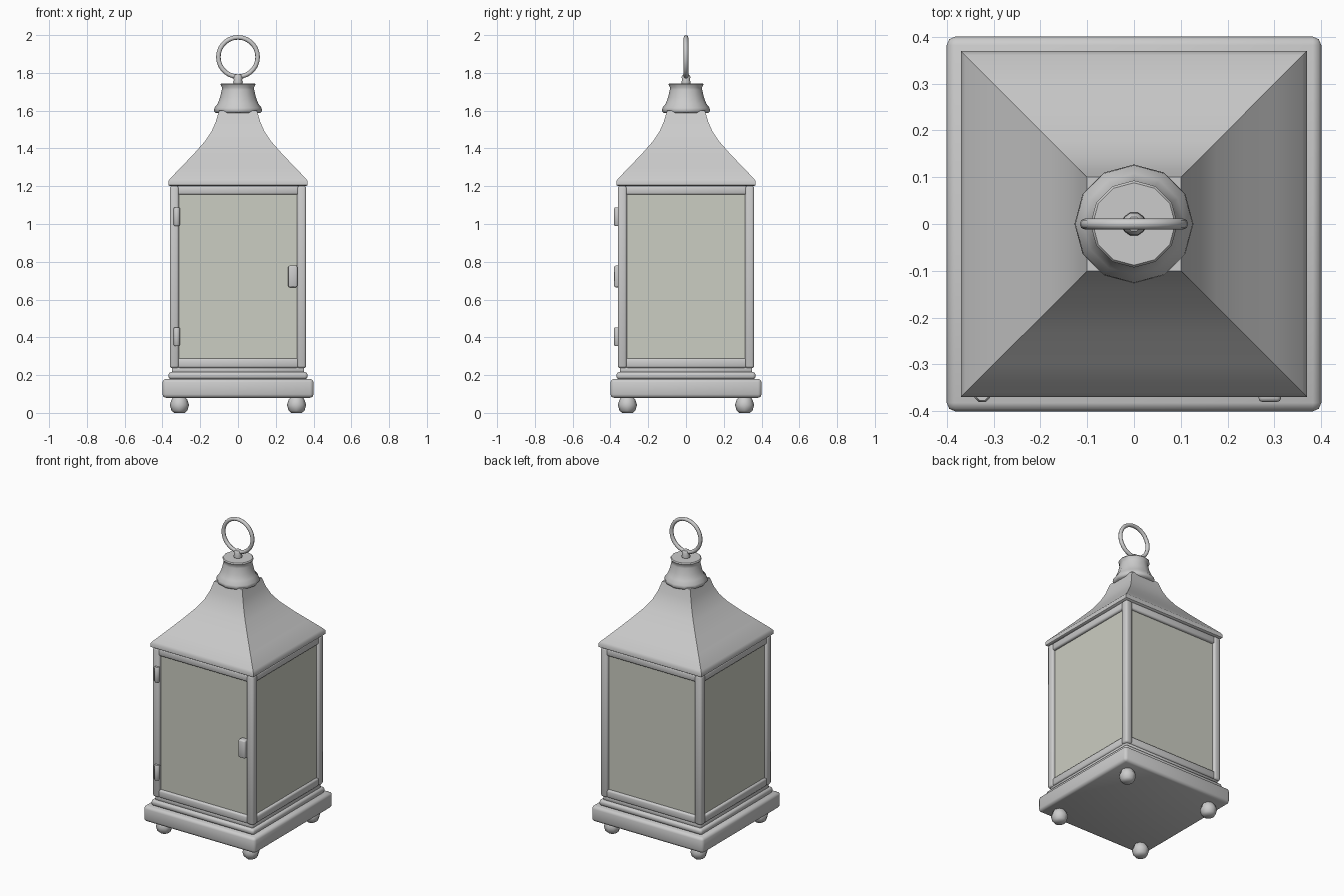
import bpy, bmesh, math

if "Cube" in bpy.data.objects:
    bpy.data.objects.remove(bpy.data.objects["Cube"])


def finish(obj, angle=35):
    bpy.ops.object.select_all(action='DESELECT')
    obj.select_set(True)
    bpy.context.view_layer.objects.active = obj
    bpy.ops.object.shade_smooth_by_angle(angle=math.radians(angle))
    return obj


def box(name, lo, hi, bevel=0.0, segments=2, mat=None):
    bm = bmesh.new()
    bmesh.ops.create_cube(bm, size=1)
    for v in bm.verts:
        v.co = [(a + b) / 2 + c * (b - a) for a, b, c in zip(lo, hi, v.co)]
    if bevel:
        bmesh.ops.bevel(bm, geom=bm.edges[:], offset=bevel, segments=segments,
                        profile=0.5, affect='EDGES')
    me = bpy.data.meshes.new(name)
    bm.to_mesh(me)
    bm.free()
    obj = bpy.data.objects.new(name, me)
    bpy.context.collection.objects.link(obj)
    if mat:
        me.materials.append(mat)
    return finish(obj, 50)


def lathe(name, profile, sides, x=0.0, y=0.0, turn=0.0, angle=50):
    verts, faces = [], []
    for r, z in profile:
        for i in range(sides):
            a = turn + 2 * math.pi * i / sides
            verts.append((x + r * math.cos(a), y + r * math.sin(a), z))
    for k in range(len(profile) - 1):
        for i in range(sides):
            j = (i + 1) % sides
            faces.append((k * sides + i, k * sides + j,
                          (k + 1) * sides + j, (k + 1) * sides + i))
    faces.append(tuple(reversed(range(sides))))
    faces.append(tuple(range(len(verts) - sides, len(verts))))
    me = bpy.data.meshes.new(name)
    me.from_pydata(verts, [], faces)
    obj = bpy.data.objects.new(name, me)
    bpy.context.collection.objects.link(obj)
    return finish(obj, angle)


def slab(name, half, z0, z1, bevel, segments=2):
    return box(name, (-half, -half, z0), (half, half, z1), bevel, segments)


glass = bpy.data.materials.new("glass")
glass.diffuse_color = (0.60, 0.61, 0.54, 1)
glass.use_nodes = True
glass.node_tree.nodes["Principled BSDF"].inputs["Base Color"].default_value = glass.diffuse_color

# Stepped base
slab("base_slab", 0.40, 0.08, 0.18, 0.018)
slab("base_moulding", 0.368, 0.178, 0.216, 0.014)
slab("base_step", 0.35, 0.21, 0.245, 0.004, 1)

# Ball feet and corner posts
for sx in (-1, 1):
    for sy in (-1, 1):
        lathe("foot", [(0.028, 0), (0.042, 0.012), (0.051, 0.042),
                       (0.042, 0.07), (0.03, 0.085)], 8, sx * 0.31, sy * 0.31)
        x, y = sx * 0.337, sy * 0.337
        box("corner_post", (x - 0.024, y - 0.024, 0.237),
            (x + 0.024, y + 0.024, 1.202), 0.012)

# Rails and glass pane on each side
for i in range(4):
    parts = [
        box("bottom_rail", (-0.32, -0.358, 0.238), (0.32, -0.314, 0.288), 0.01),
        box("top_rail", (-0.32, -0.358, 1.155), (0.32, -0.314, 1.202), 0.01),
        box("glass_pane", (-0.325, -0.342, 0.27), (0.325, -0.332, 1.17), mat=glass),
    ]
    for p in parts:
        p.rotation_euler.z = i * math.pi / 2

# Door hinges and latch
for z in (0.355, 0.99):
    lathe("hinge", [(0.014, z), (0.018, z + 0.006), (0.018, z + 0.092),
                    (0.014, z + 0.098)], 8, -0.324, -0.364, math.pi / 8)
box("latch", (0.266, -0.38, 0.665), (0.314, -0.335, 0.78), 0.008)

# Flared four-sided roof
s2 = math.sqrt(2)
roof = [(0.36, 1.2), (0.369, 1.206), (0.369, 1.226), (0.36, 1.24),
        (0.30, 1.302), (0.235, 1.37), (0.175, 1.438), (0.14, 1.49),
        (0.118, 1.54), (0.10, 1.60)]
lathe("roof", [(r * s2, z) for r, z in roof], 4, turn=math.pi / 4, angle=40)

# Chimney cap
lathe("chimney", [(0.118, 1.588), (0.127, 1.598), (0.125, 1.615),
                  (0.108, 1.637), (0.095, 1.67), (0.086, 1.71),
                  (0.085, 1.722), (0.093, 1.738), (0.088, 1.745)], 12)

# Ring knob and carrying ring
lathe("ring_knob", [(0.022, 1.74), (0.026, 1.752), (0.022, 1.762),
                    (0.025, 1.78), (0.016, 1.791)], 10)
bpy.ops.mesh.primitive_torus_add(major_radius=0.104, minor_radius=0.012,
                                 major_segments=28, minor_segments=8,
                                 location=(0, 0, 1.884),
                                 rotation=(math.pi / 2, 0, 0))
ring = bpy.context.object
ring.name = "carrying_ring"
finish(ring, 60)
